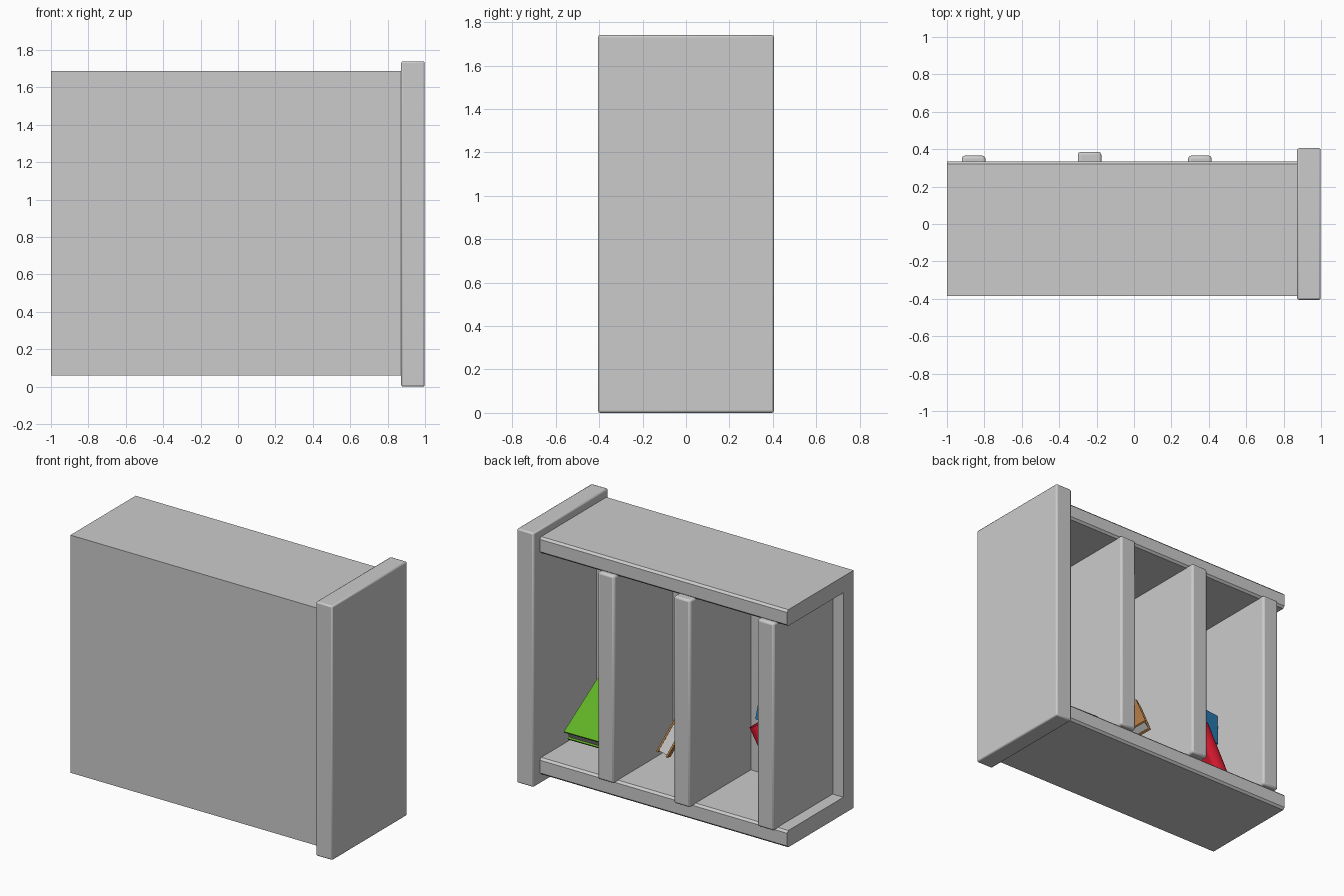
import bpy, bmesh, math
from mathutils import Vector, Matrix

if "Cube" in bpy.data.objects:
    bpy.data.objects.remove(bpy.data.objects["Cube"])


def finish(bm, name, color=None):
    bmesh.ops.recalc_face_normals(bm, faces=bm.faces)
    me = bpy.data.meshes.new(name)
    bm.to_mesh(me)
    bm.free()
    ob = bpy.data.objects.new(name, me)
    bpy.context.collection.objects.link(ob)
    if color:
        mat = bpy.data.materials.new(name + "_colour")
        mat.diffuse_color = (*color, 1)
        mat.use_nodes = True
        mat.node_tree.nodes["Principled BSDF"].inputs["Base Color"].default_value = mat.diffuse_color
        me.materials.append(mat)
    return ob


def prism(name, profile, axes, origin, length, color=None):
    """Extrude a 2D profile (on axes 0 and 1) along axis 2."""
    a, b, c = axes
    bm = bmesh.new()
    vs = [bm.verts.new(origin + a * p + b * q) for p, q in profile]
    face = bm.faces.new(vs)
    ext = bmesh.ops.extrude_face_region(bm, geom=[face])
    moved = [g for g in ext["geom"] if isinstance(g, bmesh.types.BMVert)]
    bmesh.ops.translate(bm, verts=moved, vec=c * length)
    return finish(bm, name, color)


def board(name, lo, hi, bevel=0.01):
    lo, hi = Vector(lo), Vector(hi)
    bm = bmesh.new()
    m = Matrix.Translation((lo + hi) / 2) @ Matrix.Diagonal((*(hi - lo), 1))
    bmesh.ops.create_cube(bm, size=1, matrix=m)
    ob = finish(bm, name)
    mod = ob.modifiers.new("bevel", "BEVEL")
    mod.width, mod.segments = bevel, 2
    return ob


def book(name, corner, wdir, hdir, tdir, width, height, thick, color):
    """Corner is on the fore edge; width runs from the fore edge to the spine."""
    w = Vector(wdir).normalized()
    h = Vector(hdir)
    h = (h - w * h.dot(w)).normalized()
    t = w.cross(h)
    if t.dot(Vector(tdir)) < 0:
        t.negate()
    o = Vector(corner)
    c, r = 0.012, thick / 2
    n = 8

    def arc(rad, x0):
        return [(x0 + rad * 0.7 * math.sin(math.pi * i / n), r - rad * math.cos(math.pi * i / n))
                for i in range(n + 1)]
    x0 = width - r * 0.7
    outer = [(0, 0)] + arc(r, x0) + [(0, thick)]
    inner = [(0, thick - c)] + arc(r - c, x0)[::-1] + [(0, c)]
    prism(name + "_cover", outer + inner, (w, t, h), o, height, color)
    pages = [(0.012, c), (x0, c), (x0, thick - c), (0.012, thick - c)]
    prism(name + "_pages", pages, (w, t, h), o + h * 0.01, height - 0.02)


X, Y, Z = Vector((1, 0, 0)), Vector((0, 1, 0)), Vector((0, 0, 1))

# carcass: two side boards and back as one channel, rounded on the open edges
y0, yi, y1 = -0.385, -0.275, 0.335
za, zb, zc, zd, e = 0.06, 0.175, 1.575, 1.687, 0.014
channel = [(y0, za), (y1 - e, za), (y1, za + e), (y1, zb - e), (y1 - e, zb), (yi, zb),
           (yi, zc), (y1 - e, zc), (y1, zc + e), (y1, zd - e), (y1 - e, zd), (y0, zd)]
prism("carcass", channel, (Y, Z, X), Vector((-1, 0, 0)), 1.88)

# overhanging end panel
board("end_panel", (0.872, -0.405, 0), (0.998, 0.405, 1.74))

# shelves
for i, (a, b, front) in enumerate([(-0.92, -0.795, 0.365), (-0.30, -0.175, 0.385), (0.29, 0.415, 0.365)]):
    board(f"shelf_{i + 1}", (a, -0.29, 0.165), (b, front, 1.585), 0.014)

# books tumbled on the shelves
book("green_book", (0.82, 0.15, 0.30), (0, -0.85, 0.53), (-1, 0, 0.02), (0, -0.53, -0.85),
     0.45, 0.38, 0.085, (0.12, 0.45, 0.02))
book("brown_book", (0.08, 0.21, 0.385), (-0.22, -0.55, 0.81), (0.47, -0.79, -0.39), (-0.85, -0.29, -0.43),
     0.35, 0.35, 0.08, (0.45, 0.2, 0.06))
book("red_book", (-0.53, -0.22, 0.66), (0.1, 0.99, -0.08), (-0.5, -0.1, -0.86), (-0.86, 0, 0.5),
     0.28, 0.38, 0.1, (0.7, 0.01, 0.03))
book("blue_book", (-0.49, -0.05, 0.66), (-0.1, -0.15, 0.98), (-0.97, 0, -0.1), (0, -1, 0),
     0.26, 0.27, 0.08, (0.02, 0.2, 0.45))

# smooth only the shallow angles
bpy.ops.object.select_all(action="SELECT")
bpy.context.view_layer.objects.active = bpy.context.selected_objects[0]
bpy.ops.object.shade_smooth_by_angle(angle=math.radians(30))
